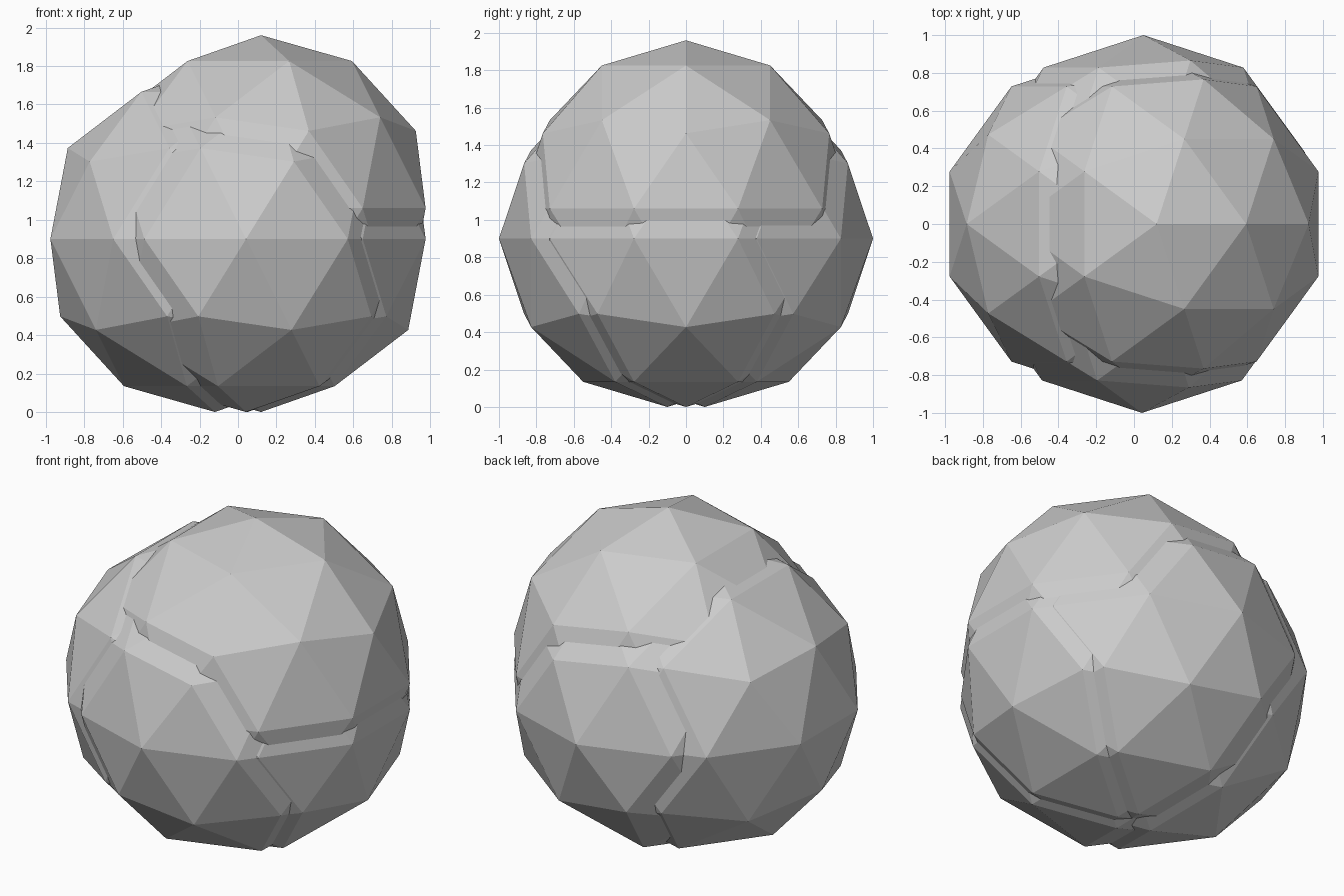
import bpy

if "Cube" in bpy.data.objects:
    bpy.data.objects.remove(bpy.data.objects["Cube"])

# A low-poly clump: five overlapping icospheres of one size, slightly offset
RADIUS = 0.9


def lobe(name, x, y, z):
    bpy.ops.mesh.primitive_ico_sphere_add(subdivisions=2, radius=RADIUS, location=(x, y, z))
    obj = bpy.context.object
    obj.name = name
    bpy.ops.object.shade_flat()
    return obj


# Side lobes resting on the ground
lobe("right_lobe", 0.12, 0, RADIUS)
lobe("left_lobe", -0.12, 0, RADIUS)
lobe("front_lobe", 0.042, -0.1, RADIUS)
lobe("back_lobe", 0.05, 0.1, RADIUS)

# Raised lobe forming the crown
lobe("top_lobe", 0.12, 0, 1.06)
